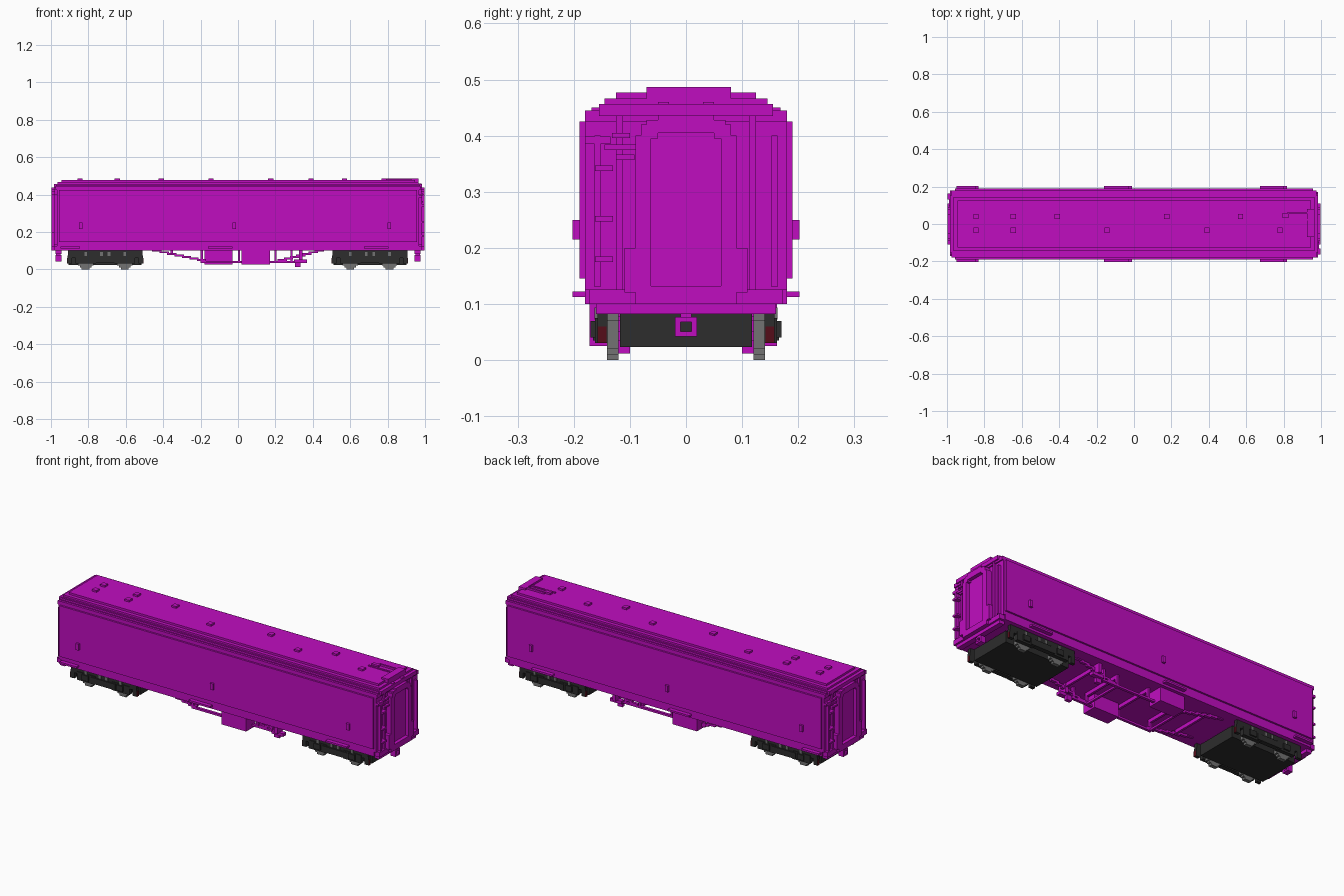
import bpy, bmesh, math

cube = bpy.data.objects.get("Cube")
if cube:
    bpy.data.objects.remove(cube)


def material(name, r, g, b):
    m = bpy.data.materials.new(name)
    m.use_nodes = True
    m.diffuse_color = (r, g, b, 1)
    bsdf = m.node_tree.nodes["Principled BSDF"]
    bsdf.inputs["Base Color"].default_value = (r, g, b, 1)
    bsdf.inputs["Roughness"].default_value = 0.8
    return m


MAGENTA = material("magenta", 0.53, 0.004, 0.53)
BLACK = material("charcoal", 0.026, 0.026, 0.026)
GREY = material("steel grey", 0.17, 0.17, 0.17)
RED = material("dark red", 0.09, 0.004, 0.01)
V = 0.0103  # block step


def boxes(name, mat, parts):
    """One object made of boxes given as (x0, x1, y0, y1, z0, z1)."""
    bm = bmesh.new()
    for x0, x1, y0, y1, z0, z1 in parts:
        made = bmesh.ops.create_cube(bm, size=1)["verts"]
        for v in made:
            v.co = (x0 + (v.co.x + .5) * (x1 - x0),
                    y0 + (v.co.y + .5) * (y1 - y0),
                    z0 + (v.co.z + .5) * (z1 - z0))
    bmesh.ops.recalc_face_normals(bm, faces=bm.faces)
    mesh = bpy.data.meshes.new(name)
    bm.to_mesh(mesh)
    bm.free()
    mesh.materials.append(mat)
    ob = bpy.data.objects.new(name, mesh)
    bpy.context.collection.objects.link(ob)
    return ob


def mirror_y(parts):
    return parts + [(a, b, -d, -c, e, f) for a, b, c, d, e, f in parts]


def turned(parts):
    """The same parts turned half round about z."""
    return [(-b, -a, -d, -c, e, f) for a, b, c, d, e, f in parts]


def slab(hx, hy, z0, z1):
    return (-hx, hx, -hy, hy, z0, z1)


# Body shell, with ends set in slightly at the corners
boxes("body", MAGENTA, [
    slab(.955, .18, .10, .145),
    slab(.957, .19, .145, .425),
    slab(.968, .18, .125, .425),
])

# Stepped roof with hipped ends
boxes("roof", MAGENTA, [
    slab(.975, .18, .425, .445),
    slab(.983, .155, .435, .456),
    slab(.972, .168, .445, .450),
    slab(.965, .145, .456, .466),
    slab(.945, .125, .466, .477),
])

# Roof vents
vents = [(x, .04) for x in (-.845, -.645, -.41, .175, .57)]
vents += [(x, -.033) for x in (-.845, -.645, -.145, .39, .78)]
boxes("roof_vents", MAGENTA,
      [(x - .014, x + .014, y - .014, y + .014, .475, .487) for x, y in vents])

# Pipework on one end of the roof
boxes("roof_pipes", MAGENTA, [
    (.82, .95, .055, .065, .475, .487),
    (.79, .83, .035, .055, .475, .487),
    (.78, .95, .018, .028, .475, .482),
    (.925, .965, -.07, .08, .466, .487),
    (.95, .98, .03, .05, .45, .46),
    (.95, .98, -.05, -.03, .45, .46),
])

# Door handles and footboards on both sides
boxes("door_handles", MAGENTA, mirror_y(
    [(x - .01, x + .008, .185, .202, .215, .25) for x in (-.84, -.02, .81)]))
boxes("footboards", MAGENTA, mirror_y(
    [(x, x + .13, .17, .202, .112, .122) for x in (-.16, .675)] +
    [(-.95, -.845, .17, .202, .112, .122)]))

# Ends: arched gangway frame, recessed door, posts and rungs
gangway = mirror_y([(.96, .998, .062, .09, .10, .40),
                    (.96, .998, .05, .08, .395, .42),
                    (.96, .998, .09, .11, .12, .20)])
gangway += [(.96, .998, -.09, .09, .10, .132), (.96, .998, -.05, .05, .405, .437),
            (.96, .998, -.07, .07, .415, .428), (.96, .978, -.065, .065, .13, .41)]
posts = mirror_y([(.96, .980, .112, .125, .12, .44),
                  (.96, .985, .152, .163, .13, .40)])
rungs = [(.96, .998, -.162, -.13, z, z + .01) for z in (.175, .247, .337)]
rungs += [(.96, .985, -.18, -.135, .385, .398), (.96, .99, -.132, -.10, .396, .405),
          (.96, .985, -.145, -.09, .374, .384), (.96, .99, -.125, -.092, .357, .366)]
boxes("gangways", MAGENTA, gangway + turned(gangway))
boxes("end_posts", MAGENTA, posts + turned(posts))
boxes("end_rungs", MAGENTA, rungs + turned(rungs))

# Headstocks and couplers
heads = [(.945, .975, -.16, .16, .082, .105), (.945, .985, -.172, .172, .10, .126)]
coupler = mirror_y([(.945, .975, .01, .02, .042, .075)])
coupler += [(.945, .975, -.02, .02, .042, .051), (.945, .975, -.02, .02, .068, .077),
            (.95, .972, -.01, .01, .068, .10)]
boxes("headstocks", MAGENTA, heads + turned(heads))
boxes("couplers", MAGENTA, coupler + turned(coupler))

# Underframe truss: sloping ends in steps, lower chord, posts, cross members
truss = []
steps = 7
for i in range(steps):
    z = .095 - i * .0085
    for x in (-.46 + i * .04, .41 - i * .033):
        truss.append((x, x + .05, .105, .12, z, z + V))
truss += [(-.20, .30, .105, .12, .035, .046)]
truss += [(x, x + .012, .105, .12, .04, .105) for x in (-.20, .0, .195, .28)]
truss = mirror_y(truss)
truss += [(x, x + .012, -.11, .11, .08, .105) for x in (-.36, -.2, 0, .195, .33)]
truss += [(x, x + .012, -.11, .11, .035, .046) for x in (-.2, .195)]
boxes("underframe_truss", MAGENTA, truss)

# Equipment boxes
boxes("equipment_boxes", MAGENTA, [
    (.02, .17, -.172, -.09, .025, .105),
    (-.18, -.03, .08, .162, .025, .105)])

# Brake hangers on both sides
boxes("brake_levers", MAGENTA, mirror_y([
    (.325, .345, .10, .15, .05, .105),
    (.30, .37, .11, .135, .035, .052),
    (.305, .335, .10, .12, .012, .04)]))


def disc(cx, y0, y1, r):
    """Stepped wheel standing on z = 0."""
    rows = 9
    h = 2 * r / rows
    out = []
    for i in range(rows):
        dz = abs(i + .5 - rows / 2) * h
        w = max(V * 1.5, round(math.sqrt(r * r - dz * dz) / V) * V)
        out.append((cx - w, cx + w, y0, y1, i * h, (i + 1) * h))
    return out


# Bogies
for label, c in (("left", .705), ("right", -.71)):
    boxes(label + "_bogie_core", BLACK, [
        (c - .195, c + .195, -.118, .118, .023, .085),
        (c - .06, c + .06, -.10, .10, .085, .105)])
    wheels = []
    frame = [(c - .2, c + .2, .14, .158, .062, .103),
             (c - .075, c + .075, .14, .166, .035, .068)]
    caps = []
    for s in (-1, 1):
        a = c + s * .105
        wheels += disc(a, .12, .141, .046)
        frame += [(a - .055, a + .055, .14, .162, .03, .075),
                  (a - .02, a + .02, .16, .17, .04, .07)]
        e = c + s * .19
        frame.append((e - .012, e + .012, .14, .158, .03, .075))
        f = c + s * .2025
        caps.append((f - .002, f + .002, .142, .158, .03, .06))
    boxes(label + "_bogie_wheels", GREY, mirror_y(wheels))
    boxes(label + "_bogie_frame", BLACK, mirror_y(frame))
    boxes(label + "_bogie_brake_blocks", RED, mirror_y(caps))
    # Bolster springs
    boxes(label + "_bogie_springs", GREY, mirror_y(
        [(c + x - .007, c + x + .007, .15, .163, .072, .094)
         for x in (-.105, -.02, .02, .105)]))
